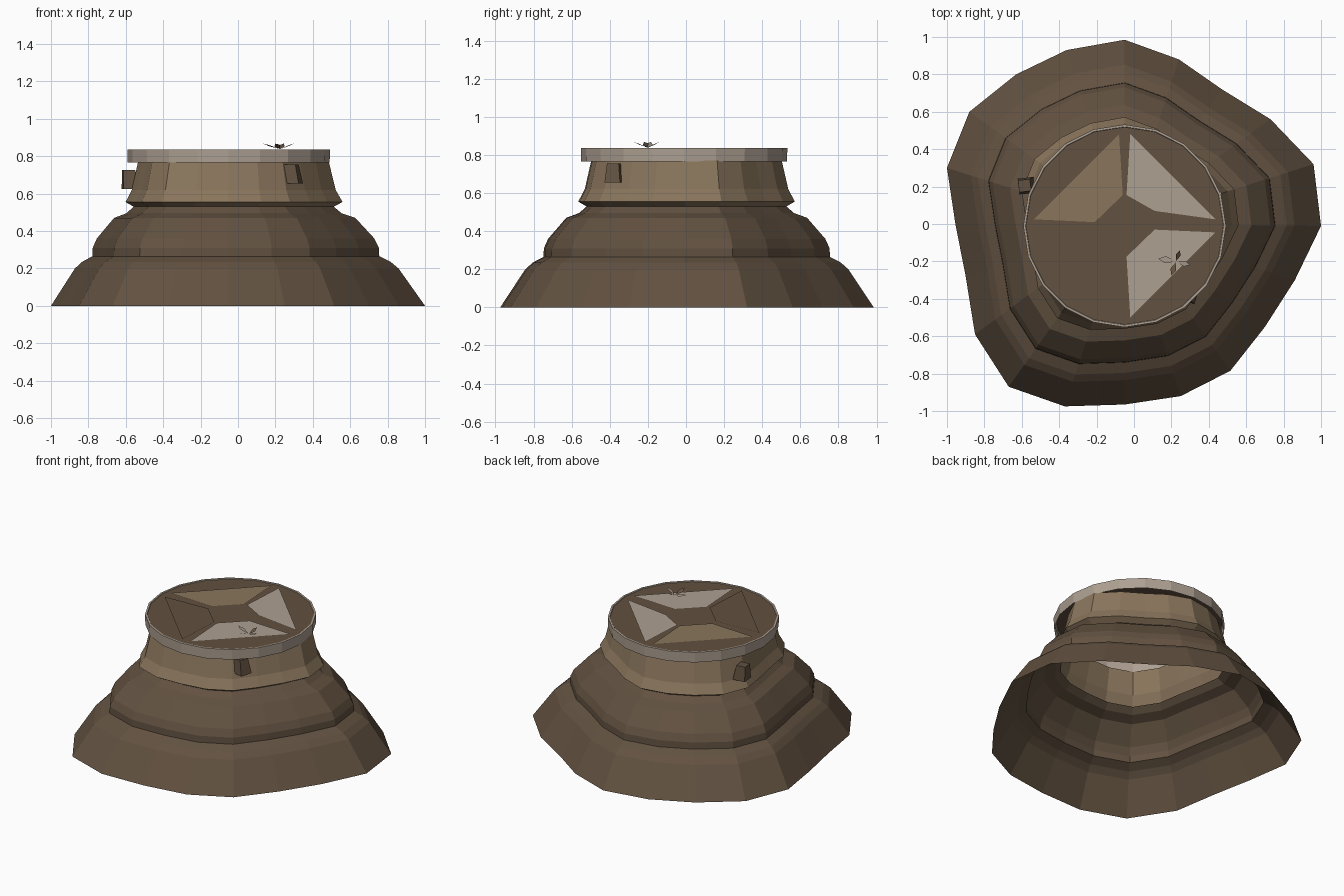
import bpy
from math import sin, cos, pi

cube = bpy.data.objects.get("Cube")
if cube:
    bpy.data.objects.remove(cube)


def material(name, rgb):
    m = bpy.data.materials.new(name)
    m.use_nodes = True
    m.diffuse_color = (*rgb, 1)
    m.node_tree.nodes["Principled BSDF"].inputs["Base Color"].default_value = (*rgb, 1)
    return m


brown = material("dark brown rock", (0.122, 0.083, 0.052))
tan = material("tan rock", (0.255, 0.18, 0.108))
grey = material("pale grey stone", (0.42, 0.35, 0.285))


def build(name, verts, faces, *mats):
    mesh = bpy.data.meshes.new(name)
    mesh.from_pydata(verts, [], faces)
    for m in mats:
        mesh.materials.append(m)
    obj = bpy.data.objects.new(name, mesh)
    bpy.context.collection.objects.link(obj)
    return obj


def loft(name, rings, *mats, cap=False):
    """Skin a stack of closed rings with quads."""
    n = len(rings[0])
    faces = [(k * n + i, k * n + (i + 1) % n, (k + 1) * n + (i + 1) % n, (k + 1) * n + i)
             for k in range(len(rings) - 1) for i in range(n)]
    if cap:
        faces.append(tuple(range((len(rings) - 1) * n, len(rings) * n)))
    return build(name, [p for r in rings for p in r], faces, *mats)


# Rocky mound: an uneven outline scaled up through a stepped profile, open below
CX = -0.05
outline = [(1, -.01), (.96, .32), (.73, .56), (.47, .72), (.24, .88), (-.05, .985),
           (-.36, .93), (-.63, .8), (-.88, .6), (-1, .3), (-.955, 0), (-.9, -.28),
           (-.85, -.59), (-.67, -.87), (-.37, -.975), (-.05, -.965), (.25, -.92),
           (.515, -.785), (.7, -.55), (.86, -.3)]
profile = [(1, 0), (.865, .2), (.825, .235), (.767, .265), (.765, .31), (.742, .36),
           (.645, .47), (.575, .495), (.535, .53), (.58, .555), (.545, .62), (.51, .77)]
mound = loft("rock_mound", [[(CX + (x - CX) * s, y * s, z) for x, y in outline]
                            for s, z in profile], brown, tan)
for face in mound.data.polygons:
    face.material_index = int(face.center.z > 0.53)


# Round cap: pale rim wall with a brown floor
def circle(r, z, n=20):
    return [(CX + r * cos(2 * pi * i / n), -0.01 + r * sin(2 * pi * i / n), z) for i in range(n)]


cap = loft("round_cap", [circle(.54, .765), circle(.542, .836), circle(.53, .836),
                         circle(.528, .832)], grey, brown, cap=True)
cap.data.polygons[-1].material_index = 1

# Four kite panels set around the centre of the cap
for name, sx, sy, mat in (("back_left_panel", 1, 1, grey), ("front_left_panel", 1, -1, grey),
                          ("back_right_panel", -1, 1, tan), ("front_right_panel", -1, -1, brown)):
    inner = .07 if (sx, sy) == (1, 1) else .01
    kite = [(.03, .49), (.01, .165), (.16, inner + .01), (.485, .035)]
    if sx * sy < 0:
        kite.reverse()
    build(name, [(CX + sx * x, sy * y - .01, .837) for x, y in kite], [(3, 2, 1, 0)][:1], mat) \
        .data.flip_normals()


# Tapered stone blocks clinging to the neck
def block(name, x, y, z, angle, mat):
    def ring(r, h, lean):
        return [(x + lean + r * cos(angle + i * pi / 2), y + r * sin(angle + i * pi / 2), h)
                for i in range(4)]
    loft(name, [ring(.06, z, 0)[::-1], ring(.06, z, 0), ring(.045, z + .1, -.01)], mat, cap=True)


block("right_block", -.575, .205, .625, .9, brown)
block("left_block", .295, -.375, .655, .5, brown)

# Small sprig on the cap: leaves spreading from a knot
knot = (.225, -.2, .838)
leaves = [(-.095, .015, grey), (.075, -.02, grey), (-.025, -.075, brown), (.02, .06, brown)]
for i, (dx, dy, mat) in enumerate(leaves):
    x, y, z = knot
    w = .2
    build(f"sprig_leaf_{i + 1}",
          [knot, (x + dx * .6 - dy * w, y + dy * .6 + dx * w, z + .022),
           (x + dx, y + dy, z + .03), (x + dx * .6 + dy * w, y + dy * .6 - dx * w, z + .014)],
          [(0, 3, 2), (0, 2, 1)], mat)
